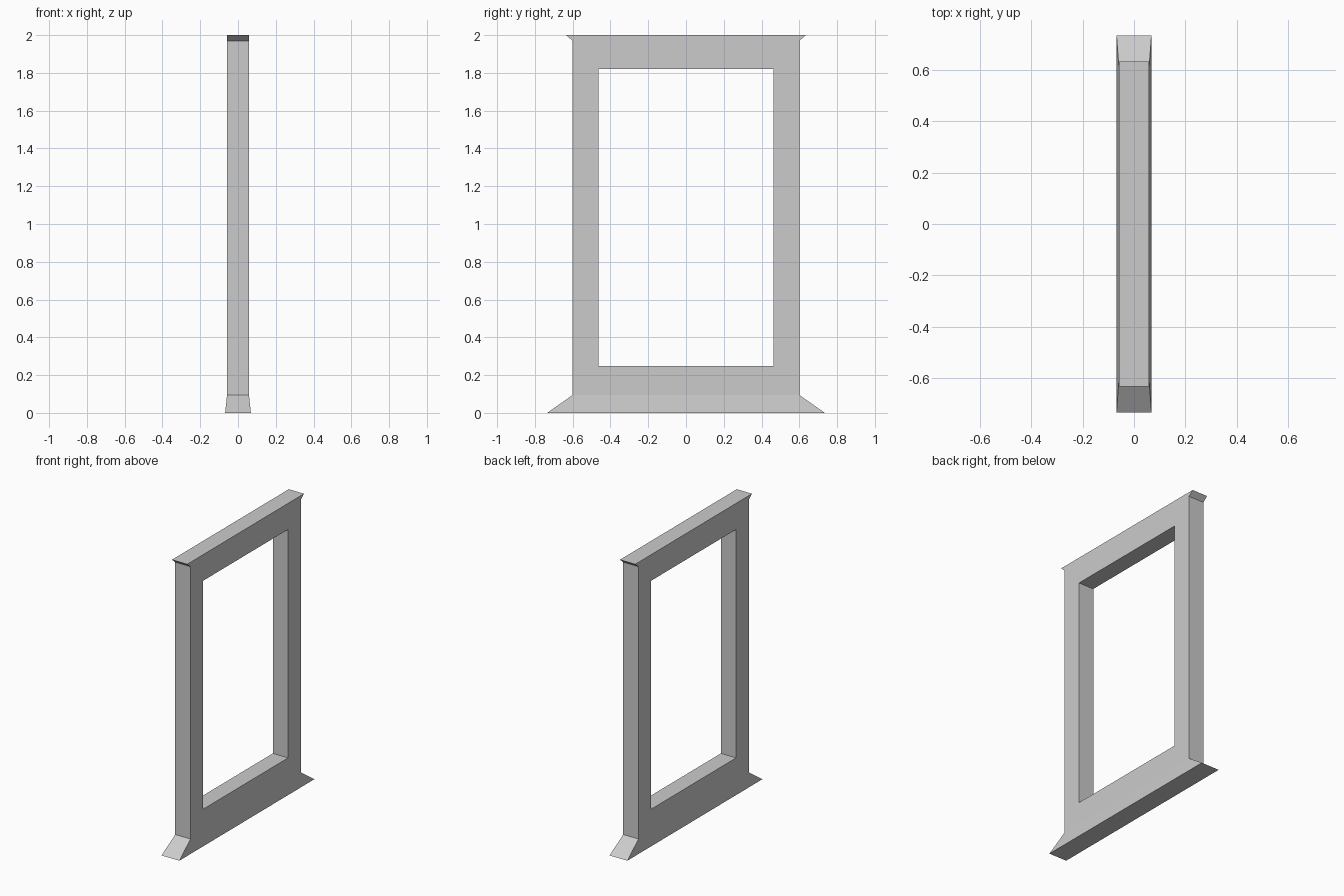
import bpy, bmesh

if "Cube" in bpy.data.objects:
    bpy.data.objects.remove(bpy.data.objects["Cube"])


def loft(name, rings):
    """Closed solid from stacked rectangles given as (half x, half y, z)."""
    bm = bmesh.new()
    loops = [[bm.verts.new((sx * hx, sy * hy, z))
              for sx, sy in ((-1, -1), (1, -1), (1, 1), (-1, 1))]
             for hx, hy, z in rings]
    bm.faces.new(loops[0][::-1])
    bm.faces.new(loops[-1])
    for a, b in zip(loops, loops[1:]):
        for i in range(4):
            j = (i + 1) % 4
            bm.faces.new((a[i], a[j], b[j], b[i]))
    bmesh.ops.recalc_face_normals(bm, faces=bm.faces)
    mesh = bpy.data.meshes.new(name)
    bm.to_mesh(mesh)
    bm.free()
    obj = bpy.data.objects.new(name, mesh)
    bpy.context.collection.objects.link(obj)
    return obj


# Frame body: flared foot, straight posts, lip at the top ends
frame = loft("window_frame", [(0.068, 0.735, 0.0), (0.058, 0.60, 0.095),
                              (0.058, 0.60, 1.97), (0.058, 0.635, 2.0)])

# Rectangular opening
cutter = loft("opening_cutter", [(0.3, 0.462, 0.248), (0.3, 0.462, 1.82)])
cutter.hide_render = True
cut = frame.modifiers.new("opening", 'BOOLEAN')
cut.operation = 'DIFFERENCE'
cut.solver = 'EXACT'
cut.object = cutter

# Apply the cut and discard the helper
bpy.context.view_layer.objects.active = frame
frame.select_set(True)
bpy.ops.object.modifier_apply(modifier=cut.name)
bpy.data.objects.remove(cutter)
